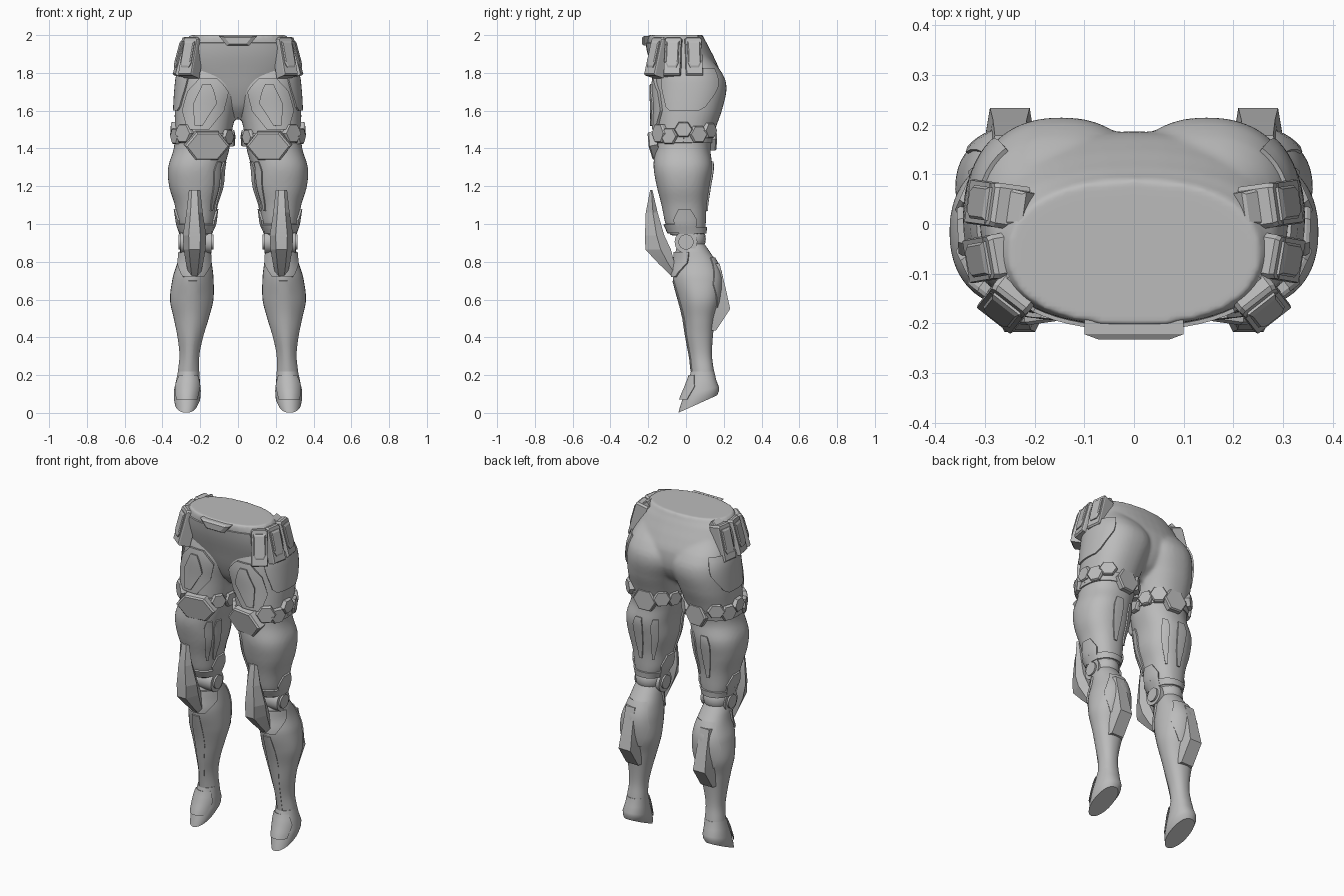
import bpy, bmesh
from math import sin, cos, radians, pi
from mathutils import Vector, Matrix

cube = bpy.data.objects.get("Cube")
if cube:
    bpy.data.objects.remove(cube)

grey = bpy.data.materials.new("plain grey")
grey.use_nodes = True
COLOUR = (0.5, 0.5, 0.5, 1)
grey.diffuse_color = COLOUR
grey.node_tree.nodes["Principled BSDF"].inputs["Base Color"].default_value = COLOUR

# Sections: z, x min, x max, y min, y max (thigh and shin are the +x side)
PELVIS = [(2.0, -.255, .255, -.205, .09), (1.95, -.29, .29, -.205, .115), (1.88, -.305, .305, -.19, .15),
          (1.8, -.305, .305, -.165, .182), (1.7, -.24, .24, -.135, .182), (1.62, -.13, .13, -.1, .14),
          (1.555, -.04, .04, -.05, .06)]
THIGH = [(1.92, .04, .27, -.11, .1), (1.8, -.02, .315, -.155, .19), (1.72, -.035, .328, -.168, .215),
         (1.6, .005, .335, -.165, .19), (1.5, .03, .335, -.165, .155), (1.4, .045, .34, -.165, .13),
         (1.3, .07, .37, -.172, .14), (1.2, .08, .365, -.155, .125), (1.1, .11, .335, -.13, .11),
         (1.0, .125, .318, -.11, .105), (.94, .15, .3, -.085, .1)]
SHIN = [(.92, .175, .285, -.03, .085), (.87, .155, .305, -.052, .115), (.8, .14, .32, -.06, .162),
        (.72, .13, .345, -.07, .19), (.6, .13, .36, -.04, .182), (.5, .155, .34, -.015, .155),
        (.4, .185, .32, 0, .142), (.3, .205, .31, .02, .138), (.2, .205, .32, .03, .15)]


def finish(name, bm, mirror=True, angle=30):
    bmesh.ops.recalc_face_normals(bm, faces=bm.faces)
    me = bpy.data.meshes.new(name)
    bm.to_mesh(me)
    bm.free()
    me.materials.append(grey)
    me.polygons.foreach_set("use_smooth", [True] * len(me.polygons))
    me.set_sharp_from_angle(angle=radians(angle))
    ob = bpy.data.objects.new(name, me)
    bpy.context.collection.objects.link(ob)
    if mirror:
        ob.modifiers.new("both legs", 'MIRROR')
    return ob


def skin(bm, rings):
    """Bridge closed rings of points and cap both ends."""
    rows = [[bm.verts.new(p) for p in r] for r in rings]
    n = len(rows[0])
    for a, b in zip(rows, rows[1:]):
        for i in range(n):
            bm.faces.new((a[i], a[(i + 1) % n], b[(i + 1) % n], b[i]))
    bm.faces.new(rows[0])
    bm.faces.new(rows[-1])


def section(table, z):
    """Smoothly interpolated section bounds at height z."""
    z = min(max(z, table[-1][0]), table[0][0])
    i = next(k for k in range(len(table) - 1) if z >= table[k + 1][0])
    p = [table[min(max(i + k, 0), len(table) - 1)] for k in (-1, 0, 1, 2)]
    t = (p[1][0] - z) / (p[1][0] - p[2][0])
    return [b + t * (c - a + t * (2*a - 5*b + 4*c - d + t * (3*(b - c) + d - a))) / 2
            for a, b, c, d in list(zip(*p))[1:]]


def point(bounds, z, deg, keel=0, tilt=0):
    """Point on a rounded section; 0 is +x, 270 is the front."""
    x0, x1, y0, y1 = bounds
    c, s = cos(radians(deg)), sin(radians(deg))
    c, s = [abs(v) ** .88 * (1 if v > 0 else -1) for v in (c, s)]
    if s < 0:
        c *= 1 - keel * s * s
    y = (y1 - y0) / 2 * s
    return Vector(((x0 + x1) / 2 + (x1 - x0) / 2 * c, (y0 + y1) / 2 + y, z + tilt * y))


def loft(bm, table, keel=0, side=1, steps=40, around=40):
    z0, z1 = table[0][0], table[-1][0]
    rings = []
    for k in range(steps + 1):
        z = z0 + (z1 - z0) * k / steps
        ring = [point(section(table, z), z, 360 * i / around, keel) for i in range(around)]
        rings.append([Vector((p.x * side, p.y, p.z)) for p in ring])
    skin(bm, rings)


def patch(name, table, rows, thick, keel=0, mirror=True, cols=14):
    """Raised panel hugging a lofted limb; rows are (z, start angle, end angle)."""
    bm = bmesh.new()
    grid = []
    for (za, a0, a1), (zb, b0, b1) in zip(rows, rows[1:]):
        for k in range(5 if (zb, b0, b1) == rows[-1] else 4):
            t = k / 4
            z, s, e = za + (zb - za) * t, a0 + (b0 - a0) * t, a1 + (b1 - a1) * t
            grid.append([bm.verts.new(point(section(table, z), z, s + (e - s) * i / cols, keel))
                         for i in range(cols + 1)])
    lower = [bm.faces.new((a[i], b[i], b[i + 1], a[i + 1])) for a, b in zip(grid, grid[1:]) for i in range(cols)]
    bm.normal_update()
    rim = [e.verts[:] for e in bm.edges if e.is_boundary]
    top = {v: bm.verts.new(v.co + v.normal * thick) for v in list(bm.verts)}
    for a, b in rim:
        bm.faces.new((a, b, top[b], top[a]))
    for f in lower:
        bm.faces.new([top[v] for v in f.verts])
    return finish(name, bm, mirror)


def plate(bm, outline, at, facing, depth, height, inset=.85):
    """Bevelled prism with its outline facing a given direction."""
    n = Vector(facing).normalized()
    u = Vector((-n.y, n.x, 0)).normalized()
    v = n.cross(u)
    at = Vector(at)
    rings = [[at + u * a * k + v * b * k + n * d for a, b in outline]
             for k, d in ((1, -depth), (1, height * .6), (inset, height))]
    skin(bm, rings)


# Pelvis and thighs blended into one body
bm = bmesh.new()
loft(bm, PELVIS)
for s in (1, -1):
    loft(bm, THIGH, side=s)
body = finish("pelvis_and_thighs", bm, mirror=False)
remesh = body.modifiers.new("blend", 'REMESH')
remesh.mode, remesh.voxel_size, remesh.use_smooth_shade = 'VOXEL', .01, True
smooth = body.modifiers.new("soften", 'SMOOTH')
smooth.factor, smooth.iterations = .5, 5
patch("front_brief", PELVIS, [(1.96, 228, 312), (1.8, 228, 312), (1.66, 215, 325), (1.57, 190, 350)],
      .008, mirror=False)

# Lip at the front of the waist
bm = bmesh.new()
plate(bm, [(-.1, .025), (.1, .025), (.06, -.025), (-.06, -.025)], (0, -.205, 1.97), (0, -1, 0), .03, .028, .7)
finish("waist_lip", bm, mirror=False, angle=10)

# Thigh armour panels
patch("thigh_pad", THIGH, [(1.77, 262, 285), (1.7, 242, 305), (1.6, 240, 312), (1.5, 262, 298)], .016)
patch("thigh_pad_ridge", THIGH, [(1.74, 270, 280), (1.64, 257, 290), (1.52, 272, 284)], .025)
patch("outer_thigh_panel", THIGH, [(1.82, 305, 412), (1.72, 312, 405), (1.62, 322, 385), (1.6, 330, 375)], .009)
patch("hex_band", THIGH, [(1.48, 0, 360), (1.43, 0, 360)], .008, cols=40)
for name, a in (("inner_front_strip", 218), ("inner_strip", 196), ("back_inner_strip", 118), ("back_strip", 82)):
    patch(name, THIGH, [(1.33, a, a + 12), (1.28, a - 3, a + 16), (1.16, a - 1, a + 14), (1.07, a + 3, a + 10)], .008)
patch("thigh_collar", THIGH, [(1.0, 180, 360), (.955, 180, 360)], .01)
patch("thigh_back_collar", THIGH, [(.985, 10, 170), (.95, 10, 170)], .008)
for name, a in (("outer_knee_guard", 0), ("inner_knee_guard", 180)):
    patch(name, THIGH, [(1.08, a - 12, a + 12), (1.02, a - 30, a + 30), (.95, a - 22, a + 22)], .01)

# Hexagonal plates around the thigh: angle, height, radius, vertical squash
bm = bmesh.new()
for a, z, r, squash in ((262, 1.415, .12, .72), (308, 1.48, .055, 1), (334, 1.465, .048, 1), (358, 1.5, .05, .9),
                        (24, 1.475, .05, 1), (50, 1.495, .05, .9), (94, 1.45, .075, .95), (130, 1.47, .05, 1),
                        (158, 1.46, .045, 1), (185, 1.45, .045, 1), (215, 1.46, .045, 1)):
    p = point(section(THIGH, z), z, a)
    hexagon = [(r * cos(i * pi / 3), r * squash * sin(i * pi / 3)) for i in range(6)]
    lean = -.2 if r > .1 else 0
    plate(bm, hexagon, p, (cos(radians(a)), sin(radians(a)), lean), .03, .02, .9)
finish("hex_plates", bm, angle=10)

# Hip pouches with raised flaps
bm = bmesh.new()
for x, y, a in ((.262, -.158, -52), (.3, -.068, -10), (.297, .04, 8)):
    d = Vector((cos(radians(a)), sin(radians(a)), .27)).normalized()
    w, h = .045, .105
    at = Vector((x - .008, y, 1.885))
    case = [(-w, -h), (w, -h), (w, h * .9), (w * .8, h), (-w * .8, h), (-w, h * .9)]
    plate(bm, case, at, d, .05, .022, .94)
    flap = [(-w * .5, -h * .62), (w * .5, -h * .62), (w * .75, -h * .4), (w * .75, h * .75), (-w * .75, h * .75),
            (-w * .75, -h * .4)]
    plate(bm, flap, at + d * .02, d, .01, .012)
    # strap folding over the waist
    strap = [(-w * .9, -.045), (w * .9, -.045), (w * .75, .045), (-w * .75, .045)]
    plate(bm, strap, at - Vector((d.x, d.y, 0)) * .035 + Vector((0, 0, .085)), (d.x, d.y, 1.5), .03, .01)
finish("hip_pouches", bm, angle=10)

# Knee blade: z, front y, back y, half width
bm = bmesh.new()
rings = []
for z, f, b, w in ((1.18, -.19, -.178, .03), (1.06, -.213, -.15, .043), (.94, -.217, -.115, .062),
                   (.865, -.215, -.08, .058), (.79, -.145, -.06, .045), (.725, -.078, -.03, .03)):
    m = f + (b - f) * .6
    rings.append([Vector((.23 + k * w, y, z)) for k, y in ((-.5, f), (.5, f), (1, m), (.6, b), (-.6, b), (-1, m))])
skin(bm, rings)
finish("knee_blade", bm, angle=10)

# Knee joint
bm = bmesh.new()
for r, half in ((.06, .082), (.04, .092)):
    bmesh.ops.create_cone(bm, cap_ends=True, segments=28, radius1=r, radius2=r, depth=half * 2,
                          matrix=Matrix.Translation((.222, 0, .905)) @ Matrix.Rotation(pi / 2, 4, 'Y'))
bmesh.ops.create_uvsphere(bm, u_segments=20, v_segments=12, radius=.075,
                          matrix=Matrix.Translation((.228, .03, .92)))
finish("knee_joint", bm)

# Shin with a front keel
bm = bmesh.new()
loft(bm, SHIN, keel=.35)
finish("shin", bm)
patch("shin_top_guard", SHIN, [(.85, 190, 350), (.79, 200, 340), (.72, 235, 305)], .01, keel=.35)
patch("shin_front_panel", SHIN, [(.7, 255, 285), (.5, 245, 295), (.22, 250, 290)], .005, keel=.35)
patch("calf_panel", SHIN, [(.82, 50, 130), (.68, 35, 145), (.56, 60, 120)], .006, keel=.35)

# Calf fin: z, inner y, outer y, inner and outer half widths
bm = bmesh.new()
skin(bm, [[Vector((.25 + k, y, z)) for k, y in ((-wi, i), (wi, i), (wo, o), (-wo, o))]
          for z, i, o, wi, wo in ((.79, .12, .178, .05, .03), (.66, .12, .21, .058, .034),
                                  (.55, .1, .234, .062, .04), (.435, .1, .158, .052, .04))])
finish("calf_fin", bm, angle=10)

# Pointed foot with a sloping sole: z, bounds, keel, slope
bm = bmesh.new()
skin(bm, [[point(b, z, i * 10, keel, tilt) for i in range(36)] for z, b, keel, tilt in (
    (.22, (.205, .318, .026, .15), .2, 0), (.17, (.202, .328, .012, .16), .2, .05),
    (.115, (.197, .34, -.012, .174), .2, .25), (.075, (.2, .34, -.032, .175), .2, .42),
    (.047, (.215, .333, -.04, .165), .15, .45))])
finish("foot", bm, angle=35)
TOE = [(.22, .205, .318, .024, .15), (.15, .198, .335, 0, .16), (.06, .205, .338, -.034, .17)]
patch("toe_cap", TOE, [(.2, 215, 325), (.14, 200, 340), (.07, 215, 325)], .005, keel=.2)
